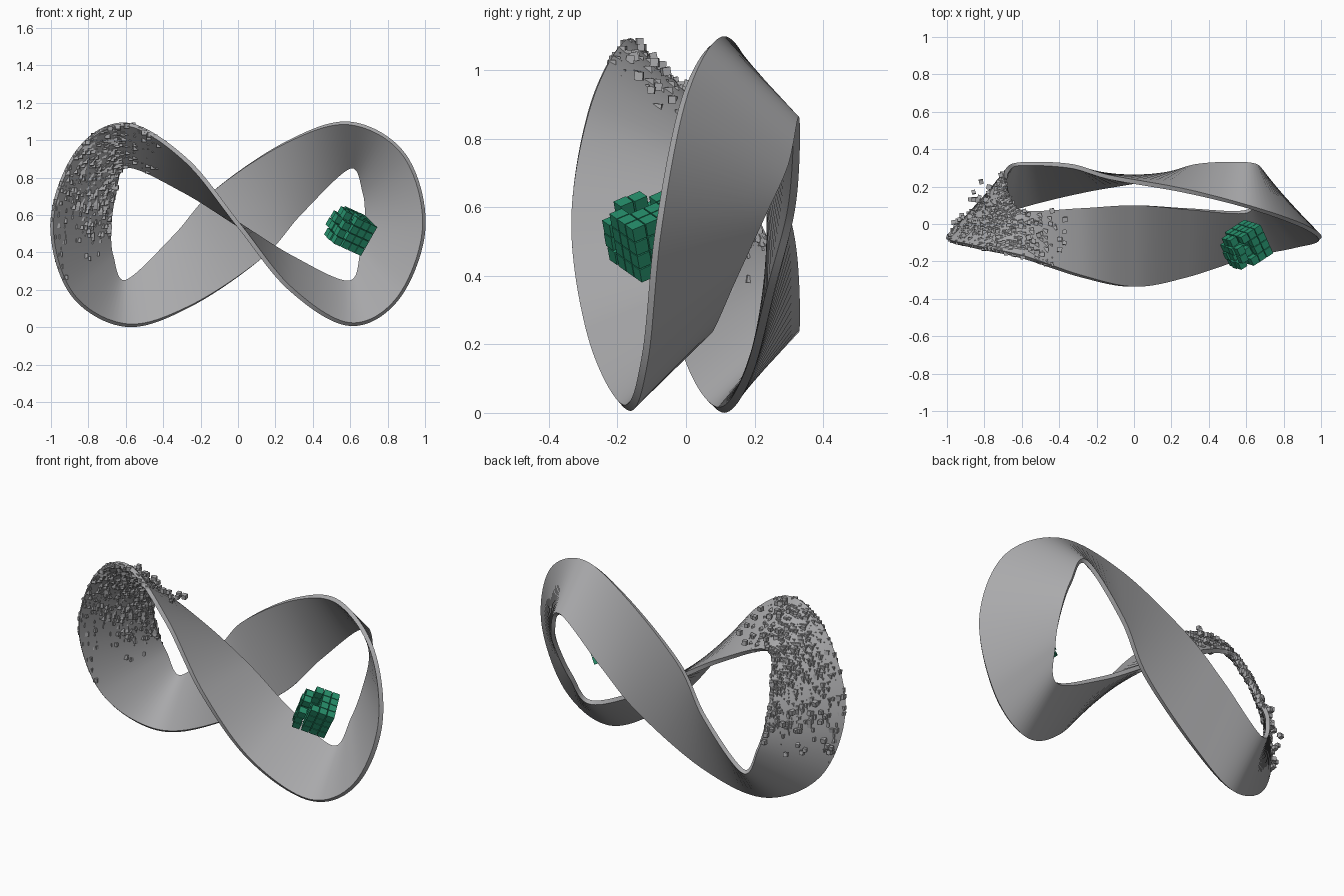
import bpy, bmesh, math, random
from mathutils import Vector, Matrix

if "Cube" in bpy.data.objects:
    bpy.data.objects.remove(bpy.data.objects["Cube"])

random.seed(4)

def material(name, rgb):
    m = bpy.data.materials.new(name)
    m.diffuse_color = (*rgb, 1)
    m.use_nodes = True
    m.node_tree.nodes["Principled BSDF"].inputs["Base Color"].default_value = m.diffuse_color
    return m

GREY = material("silver grey", (0.40, 0.40, 0.41))
GREEN = material("emerald green", (0.02, 0.28, 0.15))

def finish(bm, name, mat):
    bmesh.ops.recalc_face_normals(bm, faces=bm.faces)
    me = bpy.data.meshes.new(name)
    bm.to_mesh(me)
    bm.free()
    me.materials.append(mat)
    ob = bpy.data.objects.new(name, me)
    bpy.context.collection.objects.link(ob)
    return ob

# Half of the single edge of the one-sided band; the rest is a half turn about y
HALF = [(0, -.335, .55), (.28, -.28, .205), (.6, -.175, .015), (.86, -.12, .16),
        (.995, -.08, .54), (.89, -.005, .92), (.60, .095, 1.09), (.26, .18, .99),
        (-.13, .25, .73), (-.34, .31, .49), (-.60, .322, .245), (-.675, .29, .38),
        (-.685, .22, .53), (-.66, .14, .70), (-.59, .065, .86), (-.29, .08, .73),
        (0, .1, .55)]
N = 16          # control sections in one lap; the edge closes after two laps

def control(k):
    k %= 2 * N
    if k <= N:
        return Vector(HALF[k])
    x, y, z = HALF[2 * N - k]
    return Vector((-x, y, 1.1 - z))

def edge(t):
    k = math.floor(t)
    f = t - k
    a, b, c, d = (control(k + i) for i in (-1, 0, 1, 2))
    return 0.5 * (2 * b + (c - a) * f + (2 * a - 5 * b + 4 * c - d) * f * f
                  + (3 * b - 3 * c + d - a) * f ** 3)

def normal(t, s=0.0):
    """Surface normal at fraction s from this edge to the opposite one."""
    e = 0.05
    run = (edge(t + e) - edge(t - e)) * (1 - s) + (edge(t + N + e) - edge(t + N - e)) * s
    return run.cross(edge(t + N) - edge(t)).normalized()

# Twisted band with thickness
STEP, HALF_T = 12, 0.012
count, lap = 2 * N * STEP, N * STEP
bm = bmesh.new()
P, Q = [], []
for i in range(count):
    t = i / STEP
    n = normal(t, 0.5) * HALF_T
    P.append(bm.verts.new(edge(t) + n))
    Q.append(bm.verts.new(edge(t) - n))
for i in range(count):
    j = (i + 1) % count
    bm.faces.new((P[i], P[j], Q[(j + lap) % count], Q[(i + lap) % count]))
    bm.faces.new((P[i], Q[i], Q[j], P[j]))
band = finish(bm, "twisted_band", GREY)
bpy.context.view_layer.objects.active = band
band.select_set(True)
bpy.ops.object.shade_smooth_by_angle(angle=math.radians(40))
band.select_set(False)

# Small blocks crumbling off the left loop, looser towards both ends
bm = bmesh.new()
ROWS, COLS = 44, 17
for r in range(ROWS):
    f = r / (ROWS - 1)
    t = -1.35 - 3.4 * f
    loose = max(0, 0.3 - f, f - 0.65) / 0.35
    for c in range(COLS):
        if random.random() < 0.12 + 0.68 * loose:
            continue
        s = (c + 0.5) / COLS + random.uniform(-.012, .012)
        p = edge(t).lerp(edge(t + N), s)
        n = normal(t, s)
        if n.dot(p - Vector((-.62, .05, .55))) < 0:
            n = -n
        out = random.uniform(-.008, .008)
        if random.random() < 0.5 * loose:
            out += random.uniform(0, .09) * loose
        rot = Matrix.Rotation(random.uniform(-.3, .3), 4, 'Z') @ \
            Matrix.Rotation(random.uniform(-.2, .2), 4, 'X')
        bmesh.ops.create_cube(bm, size=random.uniform(.02, .027),
                              matrix=Matrix.Translation(p + n * out) @ rot)
finish(bm, "crumbling_blocks", GREY)

# Tilted green cube made of smaller cubes, with some missing at one end
u = Vector((.785, .506, -.355)).normalized()
v = Vector((.46, -.17, .87))
v = (v - u * v.dot(u)).normalized()
w = u.cross(v)
if w.y < 0:
    w = -w
axes = Matrix((u, v, u.cross(v))).transposed().to_4x4()
centre, pitch = Vector((.597, -.112, .522)), .0455
bm = bmesh.new()
for i in range(4):
    for j in range(4):
        for k in range(4):
            if (i == 0 and random.random() < .45) or (i, j, k) in {(1, 3, 1), (1, 3, 2), (1, 2, 2)}:
                continue
            p = centre + pitch * ((i - 1.5) * u + (j - 1.5) * v + (k - 1.5) * w)
            if i == 0:
                p -= u * random.uniform(0, .015)
            bmesh.ops.create_cube(bm, size=.042, matrix=Matrix.Translation(p) @ axes)
finish(bm, "green_cube_cluster", GREEN)
